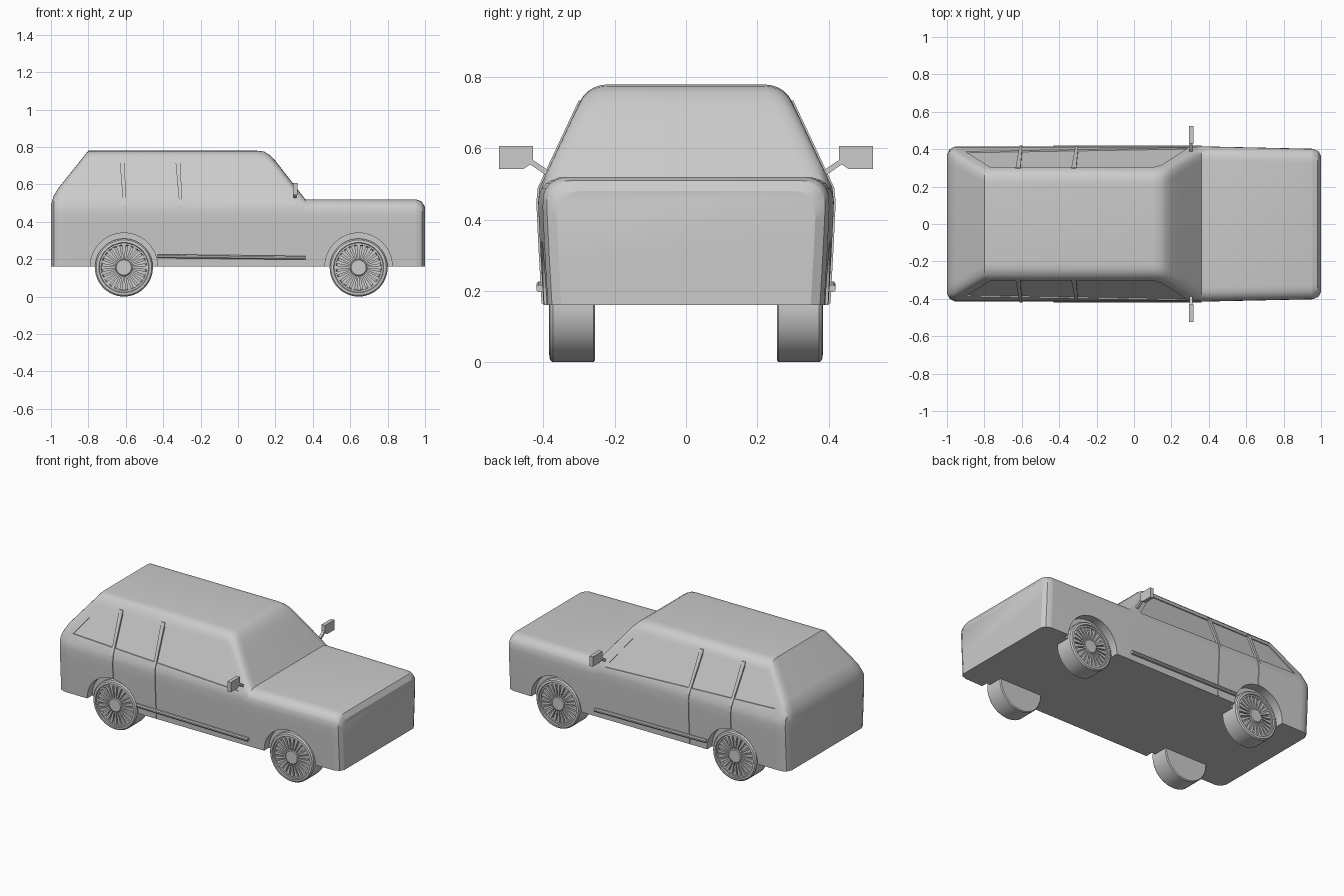
import bpy, bmesh, math

if "Cube" in bpy.data.objects:
    bpy.data.objects.remove(bpy.data.objects["Cube"])

WHEEL_X = (-0.61, 0.645)
WHEEL_Z = 0.155


def interp(pts, v):
    """Piecewise linear lookup."""
    if v <= pts[0][0]:
        return pts[0][1]
    for (a, fa), (b, fb) in zip(pts, pts[1:]):
        if v <= b:
            return fa + (fb - fa) * (v - a) / (b - a)
    return pts[-1][1]


SIDE = [(0.16, 0.40), (0.30, 0.408), (0.40, 0.413), (0.45, 0.415), (0.49, 0.411), (0.78, 0.275)]
ROOF = [(-1, 0.49), (-0.985, 0.54), (-0.96, 0.58), (-0.8, 0.78), (0.10, 0.78), (0.14, 0.775),
        (0.17, 0.757), (0.20, 0.726), (0.36, 0.52), (0.95, 0.52), (0.98, 0.51), (1, 0.48)]
PLAN = [(-1, 0.045), (-0.985, 0.014), (-0.955, 0), (0.4, 0), (0.955, 0.012), (0.985, 0.024), (1, 0.05)]


def side(z):
    return interp(SIDE, z)


def add_loft(bm, rings):
    """Skin a list of closed rings and cap both ends."""
    vs = [[bm.verts.new(p) for p in r] for r in rings]
    n = len(vs[0])
    for a, b in zip(vs, vs[1:]):
        for i in range(n):
            j = (i + 1) % n
            bm.faces.new((a[i], a[j], b[j], b[i]))
    bm.faces.new(vs[0][::-1])
    bm.faces.new(vs[-1])


def finish(name, bm, mirror=True, smooth=True):
    bmesh.ops.remove_doubles(bm, verts=bm.verts, dist=1e-5)
    bmesh.ops.recalc_face_normals(bm, faces=bm.faces)
    me = bpy.data.meshes.new(name)
    bm.to_mesh(me)
    bm.free()
    ob = bpy.data.objects.new(name, me)
    bpy.context.collection.objects.link(ob)
    if smooth:
        shade(ob)
    if mirror:
        ob.modifiers.new("Mirror", 'MIRROR').use_axis = (False, True, False)
    return ob


def activate(ob):
    bpy.ops.object.select_all(action='DESELECT')
    ob.select_set(True)
    bpy.context.view_layer.objects.active = ob


def shade(ob):
    activate(ob)
    bpy.ops.object.shade_smooth_by_angle(angle=math.radians(28))


def circle(x, y, z, r, n=48):
    return [(x + r * math.sin(2 * math.pi * i / n), y, z - r * math.cos(2 * math.pi * i / n)) for i in range(n)]


def box_ring(x0, x1, y0, y1, z):
    return [(x0, y0, z), (x1, y0, z), (x1, y1, z), (x0, y1, z)]


# Body: cross-sections lofted along the length
def section(x):
    h, inset = interp(ROOF, x), interp(PLAN, x)
    top = h - 0.05
    k = min(1, (top - 0.16) / 0.33)
    half = [(side(z), z) for z in (0.16 + (q - 0.16) * k for q in (0.16, 0.30, 0.40, 0.45, 0.49))]
    a, c = (side(top), top), (side(h), h)
    b = (side(h) - 0.06, h)
    for i in range(6):
        t = i / 5
        half.append(tuple((1 - t) ** 2 * a[m] + 2 * t * (1 - t) * c[m] + t * t * b[m] for m in (0, 1)))
    half = [(y - inset, z) for y, z in half]
    return [(x, y, z) for y, z in half] + [(x, -y, z) for y, z in reversed(half)]


xs = {x for x, _ in ROOF} | {x for x, _ in PLAN} | {-0.92, -0.88, -0.84, 0.24, 0.28, 0.32}
bm = bmesh.new()
add_loft(bm, [section(x) for x in sorted(xs)])
body = finish("body", bm, mirror=False, smooth=False)

# Wheel arches and shallow window recesses, cut from the body
cutters = []
for x in WHEEL_X:
    bm = bmesh.new()
    add_loft(bm, [circle(x, y, 0.16, 0.18) for y in (0.35, 0.6)])
    cutters.append(finish("arch_cutter", bm, smooth=False))
window = [(-0.90, 0.54), (-0.77, 0.715), (0.11, 0.715), (0.15, 0.69), (0.29, 0.497)]
bm = bmesh.new()
add_loft(bm, [[(x, side(z) - 0.007, z) for x, z in window], [(x, 0.6, z) for x, z in window]])
cutters.append(finish("window_cutter", bm, smooth=False))
for c in cutters:
    c.hide_render = True
    mod = body.modifiers.new("Cut", 'BOOLEAN')
    mod.operation, mod.solver, mod.object = 'DIFFERENCE', 'EXACT', c
    activate(body)
    bpy.ops.object.modifier_apply(modifier=mod.name)
for c in cutters:
    bpy.data.objects.remove(c)
shade(body)

# Door pillars and seams hugging the side
for name, x_top, x_low, z_low in (("rear_pillar", -0.62, -0.603, 0.34), ("door_pillar", -0.322, -0.303, 0.165)):
    bm = bmesh.new()
    rings = []
    for z in (0.735, 0.49, 0.45, 0.40, 0.30, z_low):
        if z < z_low:
            continue
        x = interp([(z_low, x_low), (0.45, x_low), (0.735, x_top)], z)
        w = interp([(0.40, 0.006), (0.735, 0.013)], z)
        y = side(z)
        rings.append(box_ring(x - w, x + w, y - 0.015, y + 0.005, z))
    if z_low == 0.34:
        rings = rings[:4] + rings[-1:]
    add_loft(bm, rings)
    finish(name, bm, smooth=False)

# Sill strips
bm = bmesh.new()
add_loft(bm, [[(x, 0.395, z), (x, 0.415, z), (x, 0.42, z + 0.006), (x, 0.42, z + 0.014),
               (x, 0.415, z + 0.02), (x, 0.395, z + 0.02)] for x, z in ((-0.43, 0.206), (0.36, 0.197))])
finish("sill_strip", bm)

# Wing mirrors with arms
bm = bmesh.new()
add_loft(bm, [box_ring(0.293, 0.317, 0.455, 0.525, 0.543), box_ring(0.293, 0.317, 0.43, 0.525, 0.560),
              box_ring(0.293, 0.317, 0.43, 0.525, 0.607)])
add_loft(bm, [[(x, y, z + d) for x, d in ((0.297, -0.009), (0.313, -0.009), (0.313, 0.009), (0.297, 0.009))]
              for y, z in ((0.38, 0.525), (0.44, 0.566))])
finish("wing_mirror", bm, smooth=False)

# Wheels: turned tyre and rim, hub, fan spokes
TYRE = [(0.149, 0.255), (0.155, 0.26), (0.155, 0.374), (0.148, 0.382), (0.134, 0.384),
        (0.131, 0.377), (0.122, 0.377), (0.117, 0.360)]
for x, end in zip(WHEEL_X, ("rear", "front")):
    bm = bmesh.new()
    add_loft(bm, [circle(x, y, WHEEL_Z, r) for r, y in TYRE])
    finish(end + "_wheel", bm)
    bm = bmesh.new()
    add_loft(bm, [circle(x, y, WHEEL_Z, r, 32) for r, y in ((0.045, 0.355), (0.045, 0.374), (0.040, 0.378))])
    finish(end + "_hub", bm)
    bm = bmesh.new()
    for i in range(24):
        a = 2 * math.pi * i / 24
        s, c = math.sin(a), math.cos(a)
        add_loft(bm, [[(x + r * s + t * c, y, WHEEL_Z + r * c - t * s)
                       for t, y in ((-w, 0.355), (w, 0.355), (w, 0.374), (-w, 0.374))]
                      for r, w in ((0.04, 0.0035), (0.121, 0.0105))])
    finish(end + "_spokes", bm, smooth=False)
